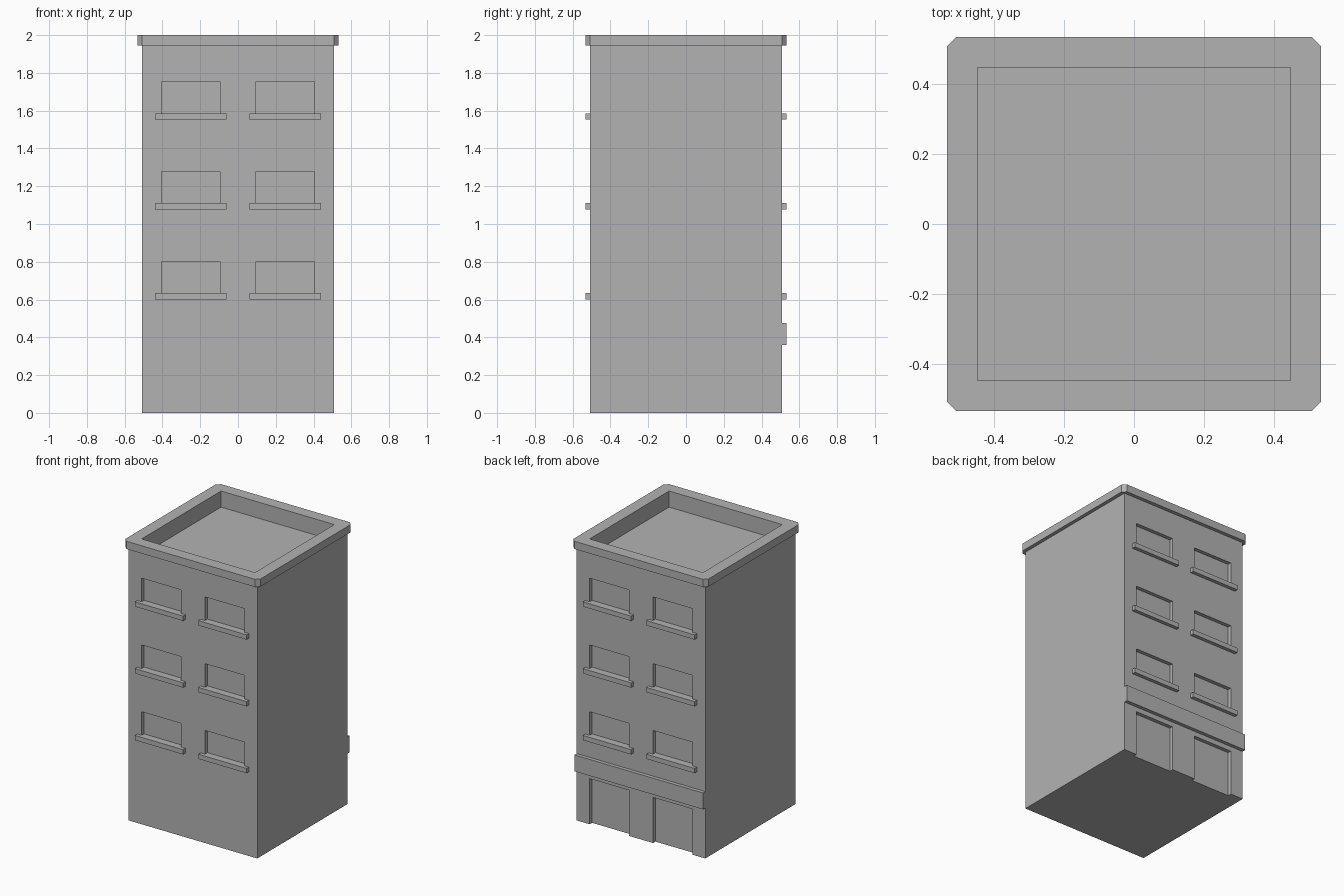
import bpy
import bmesh
from mathutils import Vector

old = bpy.data.objects.get("Cube")
if old:
    bpy.data.objects.remove(old, do_unlink=True)

HALF = 0.507          # half width of the walls
OUT = 0.533           # reach of cornice, sills and band
DEPTH = 0.027         # depth of window and door recesses
FLOORS = (0.60, 1.076, 1.552)   # underside of the sills
SILL_H = 0.034
WINDOW_H = 0.168

grey = bpy.data.materials.new("concrete_grey")
grey.diffuse_color = (0.45, 0.45, 0.45, 1)
grey.use_nodes = True
grey.node_tree.nodes["Principled BSDF"].inputs["Base Color"].default_value = grey.diffuse_color


def add_box(bm, lo, hi):
    """Add an axis-aligned box between two corners."""
    lo, hi = Vector(lo), Vector(hi)
    verts = bmesh.ops.create_cube(bm, size=1)["verts"]
    for v in verts:
        v.co = (lo + hi) / 2 + v.co * (hi - lo)
    return verts


def make_object(name, bm):
    mesh = bpy.data.meshes.new(name)
    bm.to_mesh(mesh)
    bm.free()
    mesh.materials.append(grey)
    obj = bpy.data.objects.new(name, mesh)
    bpy.context.collection.objects.link(obj)
    return obj


def make_boxes(name, boxes):
    bm = bmesh.new()
    for lo, hi in boxes:
        add_box(bm, lo, hi)
    return make_object(name, bm)


def facade_box(side, cx, half_w, inner, outer, z0, z1):
    """Box on the front (side -1) or back (side 1) wall."""
    ya, yb = sorted((side * inner, side * outer))
    return (cx - half_w, ya, z0), (cx + half_w, yb, z1)


def apply_boolean(target, tool, operation):
    tool.hide_render = True
    mod = target.modifiers.new(operation.title(), "BOOLEAN")
    mod.operation = operation
    mod.solver = "EXACT"
    mod.object = tool
    bpy.context.view_layer.objects.active = target
    bpy.ops.object.modifier_apply(modifier=mod.name)
    bpy.data.objects.remove(tool, do_unlink=True)


# Walls
building = make_boxes("building_walls", [((-HALF, -HALF, 0), (HALF, HALF, 1.97))])

# Cornice with clipped corners: hull of two crossing slabs
bm = bmesh.new()
add_box(bm, (-OUT, -HALF, 1.945), (OUT, HALF, 2))
add_box(bm, (-HALF, -OUT, 1.945), (HALF, OUT, 2))
hull = bmesh.ops.convex_hull(bm, input=bm.verts[:])
bmesh.ops.delete(bm, geom=list({f for f in hull["geom_holes"] if isinstance(f, bmesh.types.BMFace)}),
                 context="FACES")
bmesh.ops.dissolve_limit(bm, angle_limit=0.01, verts=bm.verts[:], edges=bm.edges[:])
bmesh.ops.recalc_face_normals(bm, faces=bm.faces[:])
apply_boolean(building, make_object("cornice_tool", bm), "UNION")

# Sunken roof, window recesses and rear door recesses
cuts = [((-0.447, -0.447, 1.885), (0.447, 0.447, 2.1))]
sills = {-1: [], 1: []}
for side in (-1, 1):
    for cx in (-0.25, 0.25):
        for z in FLOORS:
            top = z + SILL_H
            cuts.append(facade_box(side, cx, 0.155, HALF - DEPTH, 0.6, top - 0.01, top + WINDOW_H))
            sills[side].append(facade_box(side, cx, 0.19, HALF - DEPTH - 0.01, OUT, z, top))
for cx in (-0.25, 0.25):
    cuts.append(facade_box(1, cx, 0.155, HALF - DEPTH, 0.6, -0.1, 0.325))
apply_boolean(building, make_boxes("recess_cutter", cuts), "DIFFERENCE")

# Window sills
make_boxes("front_window_sills", sills[-1])
make_boxes("back_window_sills", sills[1])

# Band above the rear doors
make_boxes("back_band", [facade_box(1, 0, HALF, HALF - 0.01, OUT, 0.36, 0.477)])
